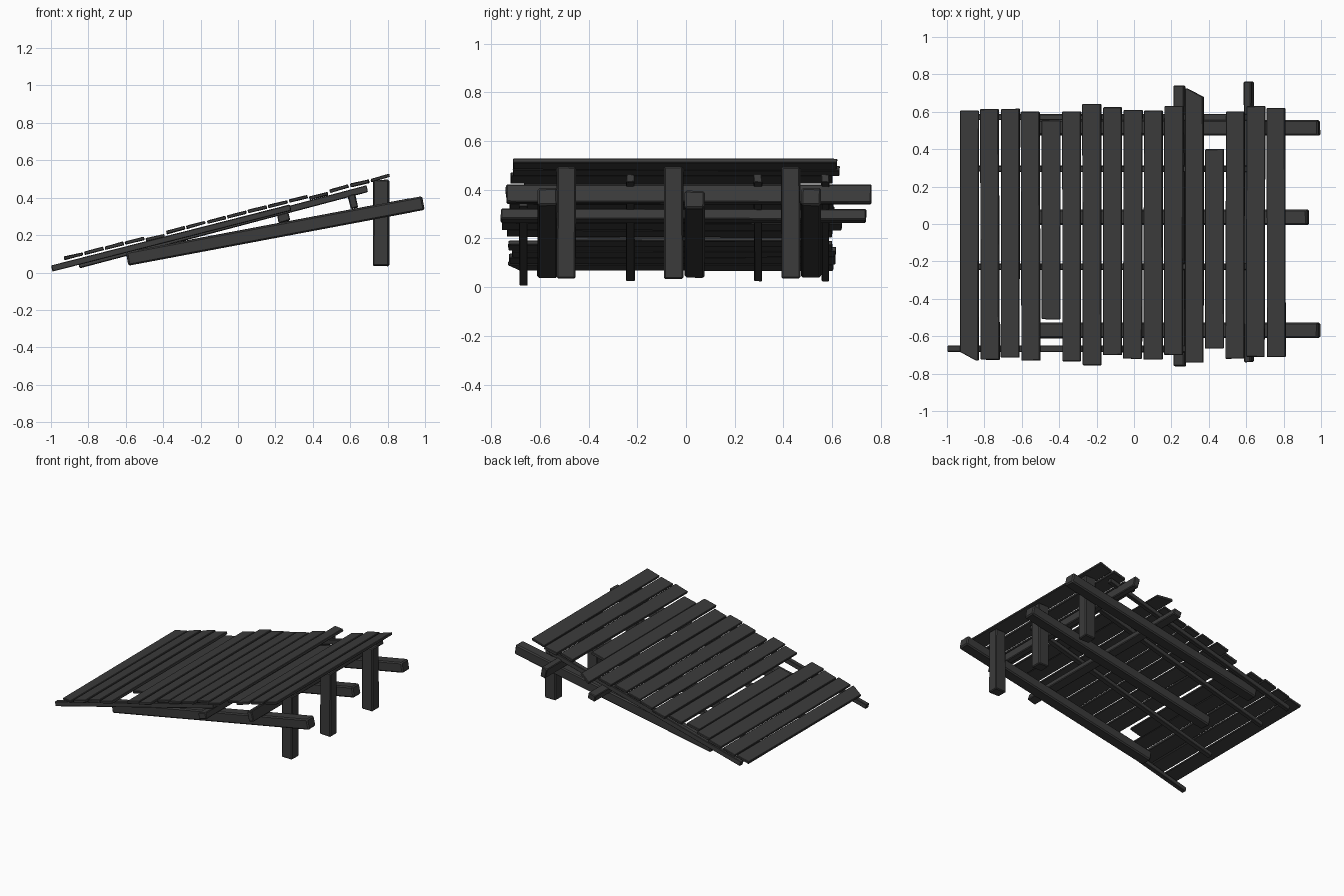
import bpy, bmesh, math, random
from mathutils import Matrix, Vector

random.seed(4)
if "Cube" in bpy.data.objects:
    bpy.data.objects.remove(bpy.data.objects["Cube"])

wood = bpy.data.materials.new("charred_wood")
wood.use_nodes = True
wood.diffuse_color = (0.043, 0.043, 0.043, 1)
wood.node_tree.nodes["Principled BSDF"].inputs["Base Color"].default_value = wood.diffuse_color


def timber(name, center, size, tilt=0, yaw=0, chamfer=0.005, wobble=0.002, corner=None):
    """A rough box; tilt raises its +x side. corner=(sx, sy) saws one end corner off."""
    bm = bmesh.new()
    bmesh.ops.create_cube(bm, size=1)
    bmesh.ops.scale(bm, vec=size, verts=bm.verts)
    if corner:
        sx, sy = corner
        point = Vector((sx * size[0] / 2, sy * (size[1] / 2 - 0.045), 0))
        cut = bmesh.ops.bisect_plane(bm, geom=bm.verts[:] + bm.edges[:] + bm.faces[:],
                                     plane_co=point, plane_no=(sx * 0.5, sy, 0), clear_outer=True)
        rim = [e for e in cut["geom_cut"] if isinstance(e, bmesh.types.BMEdge)]
        bmesh.ops.contextual_create(bm, geom=rim)
    for v in bm.verts:
        v.co += Vector([random.uniform(-wobble, wobble) for _ in range(3)])
    if chamfer:
        bmesh.ops.bevel(bm, geom=bm.edges[:], offset=chamfer, segments=1, affect="EDGES")
    turn = Matrix.Rotation(-tilt, 4, "Y") @ Matrix.Rotation(yaw, 4, "Z")
    bm.transform(Matrix.Translation(center) @ turn)
    bmesh.ops.recalc_face_normals(bm, faces=bm.faces)
    mesh = bpy.data.meshes.new(name)
    bm.to_mesh(mesh)
    bm.free()
    mesh.materials.append(wood)
    obj = bpy.data.objects.new(name, mesh)
    bpy.context.collection.objects.link(obj)
    return obj


def sloped(name, start, end, y, width, height, **kw):
    """A timber running from (x, z) start to (x, z) end."""
    dx, dz = end[0] - start[0], end[1] - start[1]
    mid = ((start[0] + end[0]) / 2, y, (start[1] + end[1]) / 2)
    return timber(name, mid, (math.hypot(dx, dz), width, height), math.atan2(dz, dx), **kw)


# Deck planks: y ends of each, from the low side to the high side
slope = math.atan(0.254)
ends = [(-.73, .605), (-.725, .615), (-.715, .615), (-.73, .60), (-.51, .555), (-.735, .60),
        (-.755, .64), (-.70, .625), (-.72, .61), (-.725, .605), (-.70, .63), (-.74, .725),
        (-.665, .40), (-.72, .60), (-.71, .63), (-.71, .62)]
sawn = {0: (-1, -1), 11: (1, 1)}
for i, (y0, y1) in enumerate(ends):
    x = -0.88 + 0.1093 * i
    drop = 0.012 if y1 - y0 < 1.2 else 0
    z = 0.088 + 0.254 * (x + 0.88) - drop
    timber(f"plank_{i + 1}", (x, (y0 + y1) / 2, z), (0.102, y1 - y0, 0.018),
           slope + random.uniform(-0.03, 0.03), random.uniform(-0.003, 0.003),
           chamfer=0.003, corner=sawn.get(i))

# Thin runners directly under the planks
sloped("runner_right", (-0.995, 0.022), (0.28, 0.347), -0.668, 0.034, 0.034, chamfer=0.003)
for side, y in (("inner_right", -0.228), ("inner_left", 0.295), ("left", 0.572)):
    sloped(f"runner_{side}", (-0.85, 0.04), (0.69, 0.448), y, 0.033, 0.034, chamfer=0.003)

# Cross beams
timber("cross_beam_low", (0.243, -0.01, 0.293), (0.062, 1.50, 0.045), slope)
timber("cross_beam_high", (0.615, 0.012, 0.38), (0.04, 1.50, 0.075), slope)

# Heavy sloping beams
for side, y, x_end in (("right", -0.568, 0.99), ("middle", 0.036, 0.93), ("left", 0.515, 0.99)):
    sloped(f"main_beam_{side}", (-0.592, 0.074), (x_end, 0.074 + 0.188 * (x_end + 0.592)),
           y, 0.083, 0.074, chamfer=0.008)

# Upright posts
for side, y in (("right", -0.492), ("middle", -0.05), ("left", 0.43)):
    timber(f"post_{side}", (0.765, y, 0.265), (0.085, 0.078, 0.46), chamfer=0.006)
